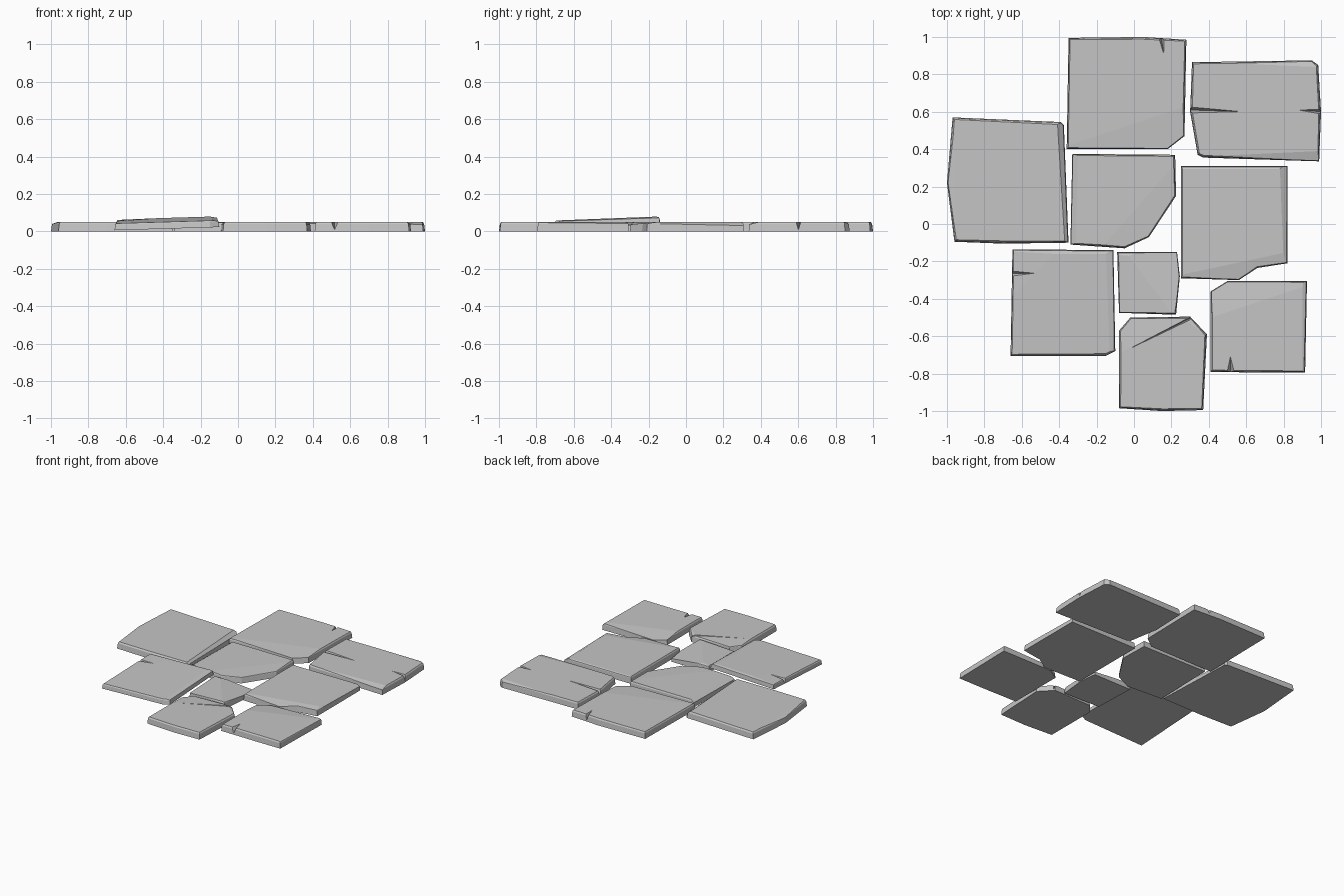
import bpy, bmesh
from mathutils import Vector

default_cube = bpy.data.objects.get("Cube")
if default_cube:
    bpy.data.objects.remove(default_cube)

TOP = 0.05

stone = bpy.data.materials.new("grey stone")
stone.use_nodes = True
colour = (0.56, 0.56, 0.56, 1)
stone.diffuse_color = colour
stone.node_tree.nodes["Principled BSDF"].inputs["Base Color"].default_value = colour


def mesh_object(name, bm):
    """Turn a bmesh into a linked stone object."""
    bmesh.ops.recalc_face_normals(bm, faces=bm.faces)
    mesh = bpy.data.meshes.new(name)
    bm.to_mesh(mesh)
    bm.free()
    mesh.materials.append(stone)
    obj = bpy.data.objects.new(name, mesh)
    bpy.context.collection.objects.link(obj)
    return obj


def chip(bm, start, end, slope):
    """Shave the top so it falls away to the left of the line start-end."""
    start, end = Vector((*start, TOP)), Vector((*end, TOP))
    along = (end - start).normalized()
    normal = Vector((-along.y * slope, along.x * slope, 1)).normalized()
    geom = bm.verts[:] + bm.edges[:] + bm.faces[:]
    cut = bmesh.ops.bisect_plane(bm, geom=geom, dist=1e-5, plane_co=start,
                                 plane_no=normal, clear_outer=True)
    rim = [e for e in cut["geom_cut"]
           if isinstance(e, bmesh.types.BMEdge) and e.is_boundary]
    bmesh.ops.holes_fill(bm, edges=rim, sides=0)


def crack_cutter(tip, mouth, width):
    """Wedge that deepens and widens from the tip to the slab's edge."""
    tip, mouth = Vector((*tip, TOP + 0.004)), Vector((*mouth, TOP + 0.004))
    along = (mouth - tip).normalized()
    side = Vector((-along.y, along.x, 0)) * width / 2
    bm = bmesh.new()
    for co in (tip, mouth + side, mouth - side, mouth - Vector((0, 0, TOP))):
        bm.verts.new(co)
    bmesh.ops.convex_hull(bm, input=bm.verts)
    cutter = mesh_object("crack_cutter", bm)
    cutter.hide_render = True
    return cutter


def slab(name, outline, chips=(), cracks=(), lean=0.012, tilt=None):
    """Flagstone with leaning walls, a chamfered rim, chips and cracks."""
    bm = bmesh.new()
    base = bm.faces.new([bm.verts.new((x, y, 0)) for x, y in outline])
    top = bm.faces.new([bm.verts.new(v.co) for v in base.verts])
    rings = [list(base.verts)]
    # walls rise to a shoulder, then a narrow chamfer meets the top
    for height, inset in ((TOP * 0.8, lean * 0.4), (TOP, lean)):
        if height < TOP:
            ring = [bm.verts.new(v.co) for v in base.verts]
        else:
            ring = list(top.verts)
        points = [v.co.copy() for v in rings[0]]
        for i, vert in enumerate(ring):
            before = (points[i] - points[i - 1]).normalized()
            after = (points[(i + 1) % len(points)] - points[i]).normalized()
            inward = Vector((-before.y - after.y, before.x + after.x, 0))
            vert.co = points[i] + inward.normalized() * inset
            vert.co.z = height
        rings.append(ring)
    for low, high in zip(rings, rings[1:]):
        for i in range(len(low)):
            bm.faces.new((low[i - 1], low[i], high[i], high[i - 1]))
    bmesh.ops.recalc_face_normals(bm, faces=bm.faces)
    for start, end, slope in chips:
        chip(bm, start, end, slope)
    obj = mesh_object(name, bm)
    for crack in cracks:
        cutter = crack_cutter(*crack)
        cut = obj.modifiers.new("crack", "BOOLEAN")
        cut.operation, cut.solver, cut.object = "DIFFERENCE", "EXACT", cutter
        bpy.context.view_layer.update()
        graph = bpy.context.evaluated_depsgraph_get()
        carved = bpy.data.meshes.new_from_object(obj.evaluated_get(graph))
        obj.modifiers.clear()
        obj.data = carved
        bpy.data.objects.remove(cutter)
    # a loose slab leans against its neighbours
    if tilt:
        rise_x, rise_y, thickness = tilt
        x0, y0 = outline[0]
        for v in obj.data.vertices:
            v.co.z = (v.co.z * thickness / TOP + 0.006
                      + (v.co.x - x0) * rise_x + (v.co.y - y0) * rise_y)
    return obj


# Back row
slab("back_slab",
     [(-.36, .4), (.18, .4), (.27, .47), (.28, .985), (.05, 1), (-.35, .995)],
     chips=[((.25, .62), (-.35, .42), .06), ((.27, .54), (-.35, .4), .1)],
     cracks=[((.16, .9), (.145, 1.01), .035)])
slab("back_left_slab",
     [(.34, .37), (.37, .355), (.99, .335), (1, .6), (.985, .85), (.95, .875),
      (.31, .865), (.3, .6)],
     chips=[((.99, .39), (.35, .36), .25), ((.5, .86), (.97, .84), .3)],
     cracks=[((.6, .6), (.29, .61), .036), ((.87, .61), (1.01, .6), .03)])

# Middle row
slab("right_slab",
     [(-.96, -.095), (-.7, -.105), (-.35, -.1), (-.375, .53), (-.39, .545),
      (-.97, .57), (-1, .22)],
     chips=[((-.41, .55), (-.37, -.1), .8), ((-.95, -.1), (-.97, .57), .3)],
     lean=.015)
slab("centre_slab",
     [(-.34, -.11), (-.05, -.13), (.08, -.07), (.225, .15), (.22, .37), (-.33, .375)],
     chips=[((.2, .3), (-.15, -.1), .05), ((-.31, -.11), (-.3, .36), .6)])
slab("left_slab",
     [(.25, -.29), (.56, -.3), (.66, -.235), (.82, -.21), (.82, .31), (.25, .31)],
     chips=[((.82, -.15), (.26, -.27), .15), ((.78, .3), (.8, -.2), .5),
            ((.25, .295), (.8, .295), .5)])

# Front rows
slab("tilted_slab",
     [(-.66, -.705), (-.15, -.705), (-.1, -.68), (-.11, -.14), (-.65, -.135)],
     chips=[((-.65, -.16), (-.11, -.16), .4), ((-.15, -.15), (-.13, -.7), .3),
            ((-.65, -.38), (-.4, -.14), .03)],
     cracks=[((-.52, -.263), (-.67, -.265), .035)], tilt=(.03, .04, .036))
slab("small_slab",
     [(-.08, -.475), (.225, -.485), (.245, -.28), (.23, -.15), (-.09, -.15)],
     chips=[((.2, -.48), (-.03, -.17), -.12), ((.2, -.47), (-.03, -.17), .05),
            ((-.08, -.17), (.23, -.17), .4)])
slab("front_slab",
     [(-.08, -.985), (.15, -1), (.37, -.995), (.39, -.59), (.3, -.495),
      (-.02, -.5), (-.08, -.57)],
     chips=[((-.06, -.68), (.28, -.51), .05), ((.26, -.5), (.4, -.61), .4)],
     cracks=[((-.07, -.69), (.31, -.5), .014)])
slab("front_left_slab",
     [(.41, -.79), (.7, -.795), (.915, -.795), (.925, -.305), (.5, -.305), (.41, -.36)],
     chips=[((.41, -.5), (.92, -.33), .1), ((.9, -.31), (.9, -.79), .4)],
     cracks=[((.515, -.7), (.517, -.8), .045)])
